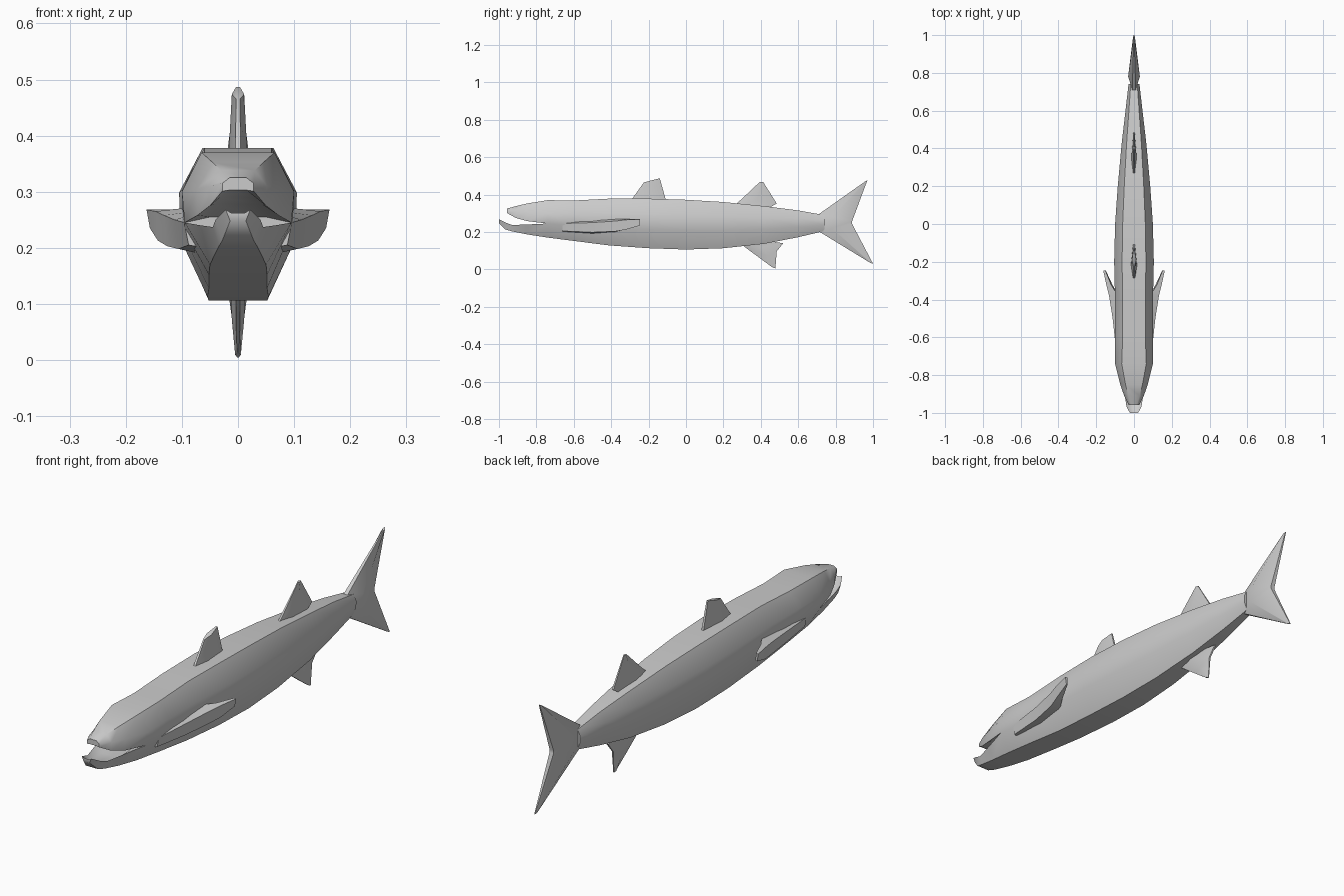
import bpy, bmesh
from mathutils import Vector

if "Cube" in bpy.data.objects:
    bpy.data.objects.remove(bpy.data.objects["Cube"])

grey = bpy.data.materials.new("fish grey")
grey.diffuse_color = (0.6, 0.6, 0.6, 1)
grey.use_nodes = True
grey.node_tree.nodes["Principled BSDF"].inputs["Base Color"].default_value = grey.diffuse_color


def loft(bm, rings, cap_start=True, cap_end=True):
    """Skin a list of equal-length point rings."""
    vs = [[bm.verts.new(p) for p in ring] for ring in rings]
    n = len(vs[0])
    for a, b in zip(vs, vs[1:]):
        for i in range(n):
            j = (i + 1) % n
            bm.faces.new((a[i], a[j], b[j], b[i]))
    if cap_start:
        bm.faces.new(vs[0])
    if cap_end:
        bm.faces.new(vs[-1])


def finish(name, bm, angle=50):
    bmesh.ops.remove_doubles(bm, verts=bm.verts, dist=0.0005)
    bmesh.ops.recalc_face_normals(bm, faces=bm.faces)
    me = bpy.data.meshes.new(name)
    bm.to_mesh(me)
    bm.free()
    me.materials.append(grey)
    ob = bpy.data.objects.new(name, me)
    bpy.context.collection.objects.link(ob)
    bpy.ops.object.select_all(action='DESELECT')
    ob.select_set(True)
    bpy.context.view_layer.objects.active = ob
    bpy.ops.object.shade_smooth_by_angle(angle=angle * 3.14159 / 180)
    return ob


def mirrored(y, half):
    """Closed section from right-hand (x, z) points listed top to bottom."""
    return ([Vector((x, y, z)) for x, z in half] +
            [Vector((-x, y, z)) for x, z in reversed(half)])


def trunk(y, top, bottom, w):
    h = top - bottom
    return mirrored(y, [(w * .6, top), (w, bottom + h * .7),
                        (w * .97, bottom + h * .38), (w * .52, bottom)])


# Body, from the mouth corner back to the tail root
bm = bmesh.new()
neck = [(.065, .37), (.1, .30), (.095, .245), (.05, .17)]
body = [mirrored(-.74, neck)]
for s in [(-.6, .368, .152, .1), (-.41, .378, .128, .1), (-.2, .378, .113, .105),
          (0, .372, .106, .1), (.2, .36, .113, .086), (.42, .338, .137, .066),
          (.6, .315, .172, .045), (.74, .29, .205, .029)]:
    body.append(trunk(*s))
loft(bm, body, cap_start=False)

# Upper jaw with arched palate
loft(bm, [
    mirrored(-.74, [(.065, .37), (.1, .30), (.095, .245), (.05, .255)]),
    mirrored(-.85, [(.045, .352), (.073, .305), (.072, .258), (.042, .278)]),
    mirrored(-.91, [(.03, .338), (.052, .31), (.05, .275), (.032, .29)]),
    mirrored(-.957, [(.015, .325), (.028, .315), (.028, .301), (.015, .303)]),
], cap_start=False)

# Lower jaw with hollow mouth floor
loft(bm, [
    mirrored(-.74, [(.05, .235), (.095, .245), (.05, .17)]),
    mirrored(-.85, [(.038, .22), (.066, .24), (.042, .187)]),
    mirrored(-.93, [(.028, .218), (.045, .237), (.034, .203)]),
    mirrored(-.965, [(.022, .235), (.04, .25), (.028, .213)]),
    mirrored(-1.0, [(.012, .262), (.022, .268), (.014, .248)]),
], cap_start=False)

# Back of the mouth
bm.faces.new([bm.verts.new(p) for p in mirrored(
    -.74, [(.05, .255), (.095, .245), (.05, .235)])])
finish("body", bm)


def fin(name, sections):
    """Upright fin: (lead y, lead z, trail y, trail z, half thickness)."""
    bm = bmesh.new()
    rings = []
    for y0, z0, y1, z1, t in sections:
        prof = [(0, .3), (.4, 1), (1, .3)]
        side = [(t * k, y0 + (y1 - y0) * f, z0 + (z1 - z0) * f) for f, k in prof]
        rings.append(side + [(-x, y, z) for x, y, z in reversed(side)])
    loft(bm, rings)
    finish(name, bm)


fin("front_dorsal_fin", [(-.30, .36, -.105, .36, .017),
                         (-.225, .465, -.14, .487, .011)])
fin("rear_dorsal_fin", [(.25, .335, .43, .32, .014),
                        (.30, .378, .485, .352, .012),
                        (.395, .468, .412, .468, .006)])
fin("anal_fin", [(.28, .145, .44, .15, .016), (.33, .108, .52, .14, .013),
                 (.40, .056, .485, .096, .011), (.46, .012, .478, .005, .005)])
fin("tail_fin", [(.985, .035, 1.0, .03, .005), (.71, .203, .888, .243, .031),
                 (.71, .295, .888, .257, .031), (.955, .468, .97, .477, .006)])

# Pectoral fins swelling out of the flanks and sweeping back
for name, s in (("right_pectoral_fin", 1), ("left_pectoral_fin", -1)):
    bm = bmesh.new()
    loft(bm, [[(s * x, y, z) for x, z in pts] for y, pts in [
        (-.66, [(.08, .26), (.096, .245), (.088, .205), (.06, .2)]),
        (-.5, [(.08, .265), (.113, .25), (.106, .198), (.07, .19)]),
        (-.38, [(.085, .272), (.132, .258), (.126, .203), (.08, .2)]),
        (-.32, [(.122, .268), (.147, .265), (.143, .213), (.115, .215)]),
        (-.245, [(.152, .268), (.163, .268), (.157, .235), (.15, .238)])]])
    finish(name, bm)
